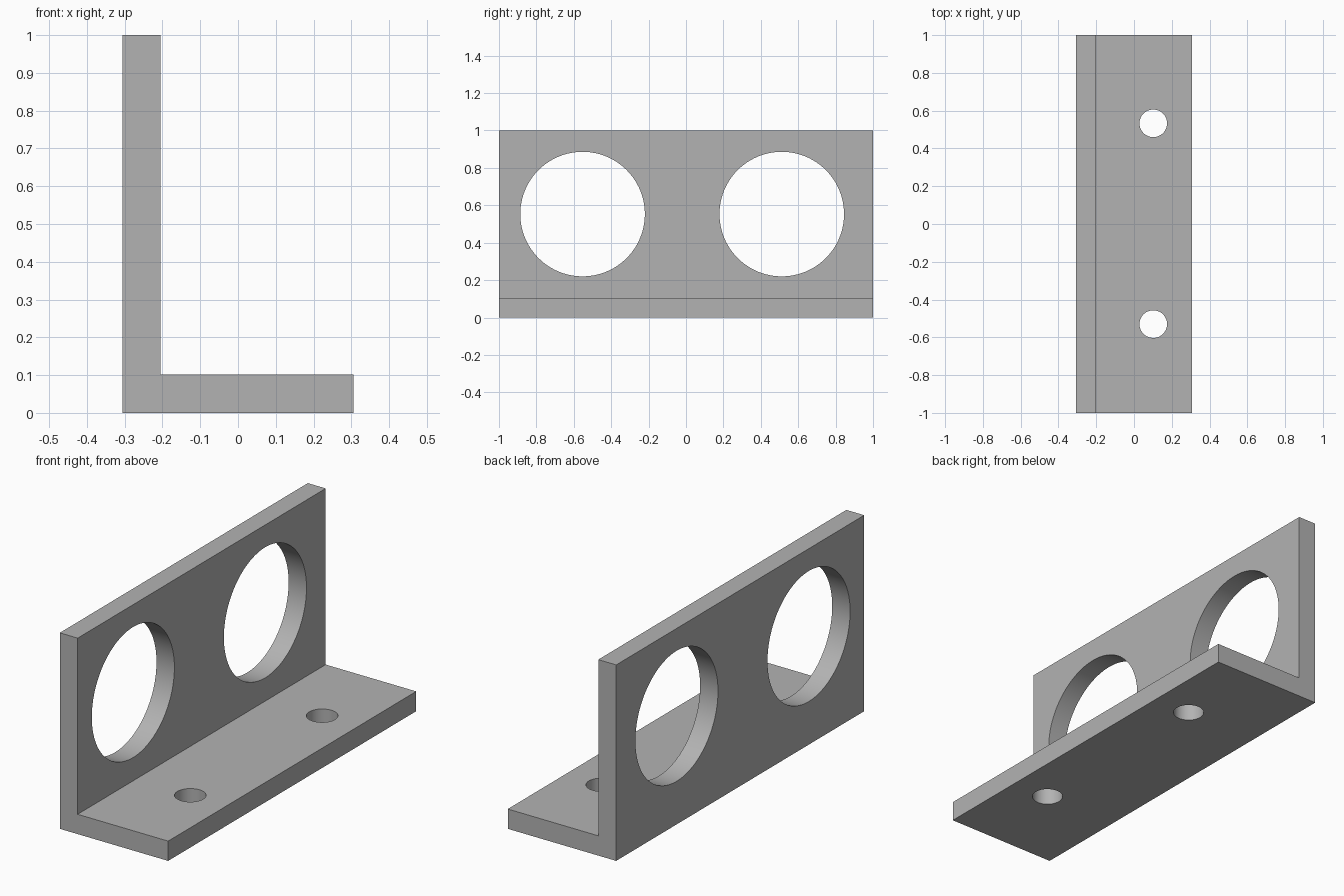
import bpy
import bmesh
from math import pi, radians

if "Cube" in bpy.data.objects:
    bpy.data.objects.remove(bpy.data.objects["Cube"], do_unlink=True)

HALF_X, HALF_Y, HEIGHT, THICK = 0.306, 1.0, 1.0, 0.101

grey = bpy.data.materials.new("plain_grey")
grey.use_nodes = True
grey.diffuse_color = (0.45, 0.45, 0.45, 1)
grey.node_tree.nodes["Principled BSDF"].inputs["Base Color"].default_value = (0.45, 0.45, 0.45, 1)

# L-shaped profile extruded along the length
inner = -HALF_X + THICK
profile = [(-HALF_X, 0), (HALF_X, 0), (HALF_X, THICK),
           (inner, THICK), (inner, HEIGHT), (-HALF_X, HEIGHT)]
bm = bmesh.new()
face = bm.faces.new([bm.verts.new((x, -HALF_Y, z)) for x, z in profile])
extruded = bmesh.ops.extrude_face_region(bm, geom=[face])["geom"]
bmesh.ops.translate(bm, vec=(0, 2 * HALF_Y, 0),
                    verts=[v for v in extruded if isinstance(v, bmesh.types.BMVert)])
bmesh.ops.recalc_face_normals(bm, faces=bm.faces)
mesh = bpy.data.meshes.new("angle_bracket")
bm.to_mesh(mesh)
bm.free()
mesh.materials.append(grey)
bracket = bpy.data.objects.new("angle_bracket", mesh)
bpy.context.collection.objects.link(bracket)


def drill(name, radius, location, rotation=(0, 0, 0)):
    """Cut a round through-hole in the bracket."""
    bpy.ops.mesh.primitive_cylinder_add(vertices=96, radius=radius, depth=3 * THICK,
                                        location=location, rotation=rotation)
    cutter = bpy.context.object
    cutter.name = name
    cutter.hide_render = True
    cutter.data.materials.append(grey)
    cut = bracket.modifiers.new(name, "BOOLEAN")
    cut.operation = "DIFFERENCE"
    cut.solver = "EXACT"
    cut.object = cutter
    bpy.ops.object.select_all(action="DESELECT")
    bpy.context.view_layer.objects.active = bracket
    bracket.select_set(True)
    bpy.ops.object.modifier_apply(modifier=cut.name)
    bpy.data.objects.remove(cutter, do_unlink=True)


# Large holes in the upright plate
for y in (-0.553, 0.512):
    drill("large_hole", 0.333, (-HALF_X + THICK / 2, y, 0.553), (0, pi / 2, 0))

# Small mounting holes in the base plate
for y in (-0.53, 0.533):
    drill("mounting_hole", 0.073, (0.102, y, THICK / 2))

bpy.ops.object.shade_smooth_by_angle(angle=radians(30))
